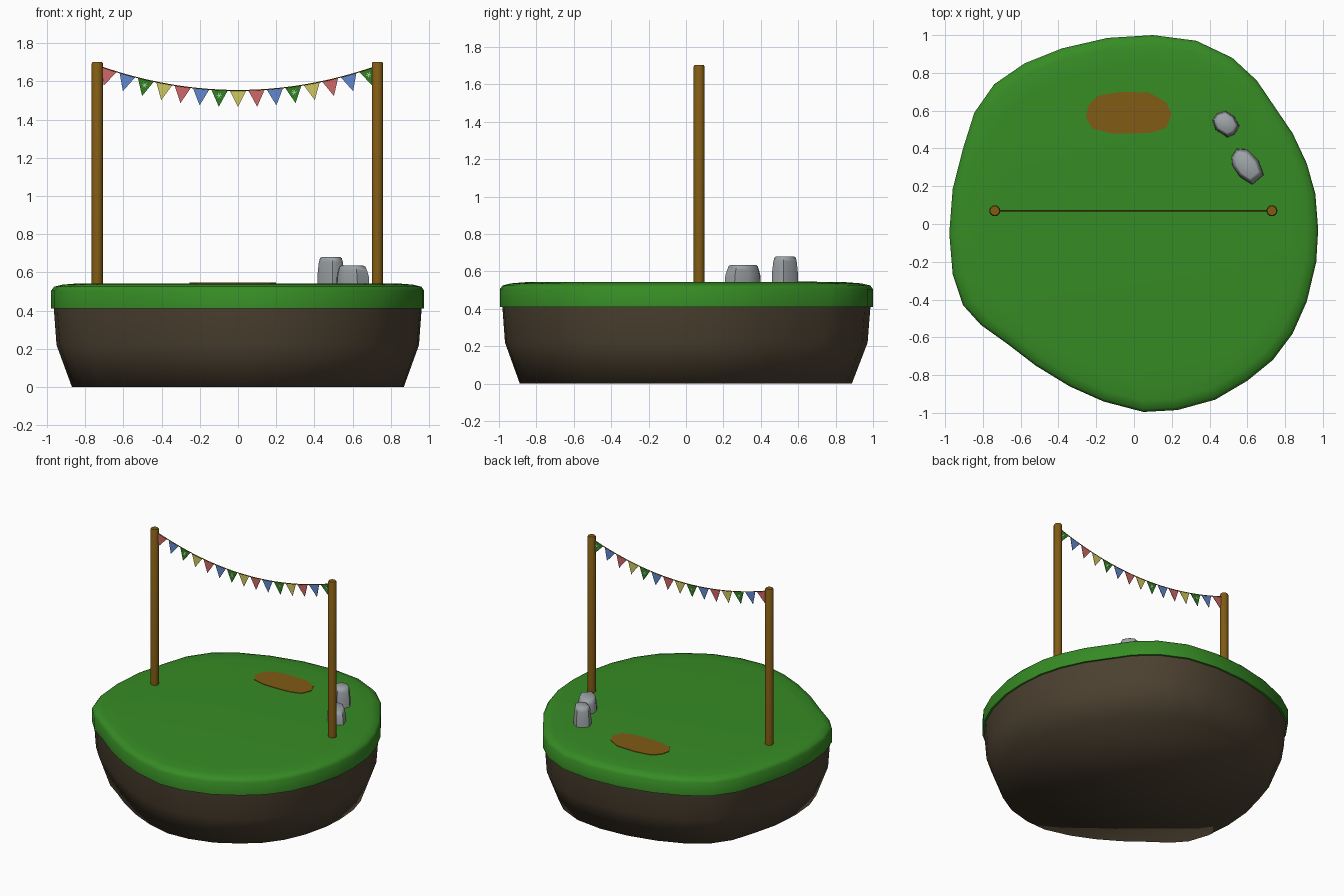
import bpy, bmesh, math
from mathutils import Vector

if "Cube" in bpy.data.objects:
    bpy.data.objects.remove(bpy.data.objects["Cube"])


def mat(name, r, g, b):
    m = bpy.data.materials.new(name)
    m.diffuse_color = (r, g, b, 1)
    m.use_nodes = True
    m.node_tree.nodes["Principled BSDF"].inputs["Base Color"].default_value = m.diffuse_color
    return m


GRASS = mat("grass green", 0.037, 0.26, 0.018)
SOIL = mat("dark soil", 0.072, 0.052, 0.03)
WOOD = mat("brown wood", 0.22, 0.105, 0.007)
STONE = mat("grey stone", 0.34, 0.37, 0.385)
RED = mat("flag red", 0.62, 0.14, 0.14)
BLUE = mat("flag blue", 0.12, 0.25, 0.62)
GREEN = mat("flag green", 0.03, 0.22, 0.015)
YELLOW = mat("flag yellow", 0.62, 0.58, 0.12)
PALE = mat("pale print", 0.6, 0.7, 0.6)


def finish(name, bm, material, smooth=None):
    """Turn a bmesh into an object; smooth is an edge angle in degrees."""
    bmesh.ops.recalc_face_normals(bm, faces=bm.faces)
    me = bpy.data.meshes.new(name)
    bm.to_mesh(me)
    bm.free()
    ob = bpy.data.objects.new(name, me)
    bpy.context.collection.objects.link(ob)
    me.materials.append(material)
    if smooth:
        bpy.ops.object.select_all(action='DESELECT')
        ob.select_set(True)
        bpy.context.view_layer.objects.active = ob
        bpy.ops.object.shade_smooth_by_angle(angle=math.radians(smooth))
    return ob


def loft(name, outline, profile, material, smooth=None):
    """Stack scaled copies of an outline; profile rows are (scale, z)."""
    n = len(outline)
    cx = sum(p[0] for p in outline) / n
    cy = sum(p[1] for p in outline) / n
    bm = bmesh.new()
    rings = [[bm.verts.new((cx + (x - cx) * s, cy + (y - cy) * s, z))
              for x, y in outline] for s, z in profile]
    for a, b in zip(rings, rings[1:]):
        for i in range(n):
            j = (i + 1) % n
            bm.faces.new((a[i], a[j], b[j], b[i]))
    bm.faces.new(rings[0])
    bm.faces.new(rings[-1])
    return finish(name, bm, material, smooth)


# Island: irregular round outline shared by soil and turf
ISLAND = [(0.10, 1.0), (0.33, 0.97), (0.52, 0.88), (0.65, 0.76), (0.84, 0.48),
          (0.915, 0.32), (0.96, 0.16), (0.975, -0.03), (0.965, -0.2),
          (0.915, -0.41), (0.84, -0.58), (0.735, -0.72), (0.60, -0.83),
          (0.43, -0.93), (0.23, -0.985), (0.05, -0.995), (-0.16, -0.94),
          (-0.34, -0.86), (-0.52, -0.75), (-0.67, -0.635), (-0.81, -0.535),
          (-0.905, -0.43), (-0.96, -0.265), (-0.978, -0.05), (-0.96, 0.185),
          (-0.905, 0.40), (-0.845, 0.59), (-0.74, 0.74), (-0.58, 0.85),
          (-0.38, 0.93), (-0.14, 0.985)]
loft("soil_base", ISLAND, [(0.89, 0), (0.972, 0.22), (0.987, 0.42)], SOIL, 80)
loft("turf_top", ISLAND, [(1, 0.41), (1, 0.505), (0.985, 0.525),
                          (0.94, 0.536), (0.85, 0.543)], GRASS, 70)

# Bare earth patch, a thin plate on the turf
PATCH = [(-0.255, 0.565), (-0.24, 0.63), (-0.19, 0.68), (-0.07, 0.7),
         (0.08, 0.695), (0.17, 0.645), (0.2, 0.58), (0.17, 0.51),
         (0.1, 0.485), (0.0, 0.478), (-0.12, 0.48), (-0.22, 0.505)]
loft("earth_patch", PATCH, [(1, 0.541), (1, 0.547)], WOOD)

# Two boulders
ROCK_BACK = [(0.415, 0.55), (0.44, 0.585), (0.485, 0.60), (0.53, 0.57),
             (0.558, 0.52), (0.535, 0.475), (0.495, 0.458), (0.43, 0.5)]
ROCK_FRONT = [(0.515, 0.355), (0.545, 0.40), (0.60, 0.395), (0.66, 0.335),
              (0.688, 0.26), (0.625, 0.207), (0.56, 0.25), (0.52, 0.31)]
for name, outline, top in (("boulder_back", ROCK_BACK, 0.68),
                           ("boulder_front", ROCK_FRONT, 0.635)):
    h = top - 0.54
    loft(name, outline, [(1, 0.53), (0.97, 0.54 + h * 0.4),
                         (0.88, top - 0.026), (0.8, top - 0.006), (0.68, top)],
         STONE, 50)

# Posts with softened tops
Y = 0.07
for name, x in (("post_left", -0.737), ("post_right", 0.73)):
    circle = [(x + 0.029 * math.cos(math.tau * i / 16),
               Y + 0.029 * math.sin(math.tau * i / 16)) for i in range(16)]
    loft(name, circle, [(1, 0.52), (1, 1.695), (0.85, 1.703)], WOOD, 40)


# Sagging rope between the posts
def sag(x):
    return 1.553 + 0.125 * (x / 0.72) ** 2


curve = bpy.data.curves.new("rope", 'CURVE')
curve.dimensions = '3D'
curve.bevel_depth = 0.003
curve.bevel_resolution = 1
spline = curve.splines.new('POLY')
spline.points.add(28)
for i, p in enumerate(spline.points):
    x = -0.725 + 1.45 * i / 28
    p.co = (x, Y, sag(x), 1)
rope = bpy.data.objects.new("rope", curve)
bpy.context.collection.objects.link(rope)
curve.materials.append(WOOD)


def plate(bm, pts, half):
    """Thin upright plate from (x, z) points, centred on the rope plane."""
    a = [bm.verts.new((p.x, Y - half, p.y)) for p in pts]
    b = [bm.verts.new((p.x, Y + half, p.y)) for p in pts]
    bm.faces.new(a)
    bm.faces.new(b[::-1])
    for i in range(len(a)):
        j = (i + 1) % len(a)
        bm.faces.new((a[i], b[i], b[j], a[j]))


# Triangular flags hung square to the rope; some carry a small printed star
COLOURS = [RED, BLUE, GREEN, YELLOW]
for k in range(15):
    x = (k - 7) * 0.0965
    t = Vector((1, 0.25 * x / 0.72 ** 2)).normalized()
    down = Vector((t.y, -t.x))
    c = Vector((x, sag(x)))
    bm = bmesh.new()
    plate(bm, [c - t * 0.043, c + t * 0.043, c + down * 0.088], 0.0015)
    finish(f"flag_{k + 1}", bm, COLOURS[k % 4])
    if COLOURS[k % 4] is GREEN:
        m = c + down * 0.03
        bm = bmesh.new()
        for i in range(3):
            a = math.pi * i / 3
            u = t * math.cos(a) + down * math.sin(a)
            v = Vector((-u.y, u.x)) * 0.0015
            u = u * 0.015
            plate(bm, [m - u - v, m + u - v, m + u + v, m - u + v], 0.0025)
        finish(f"flag_print_{k + 1}", bm, PALE)
